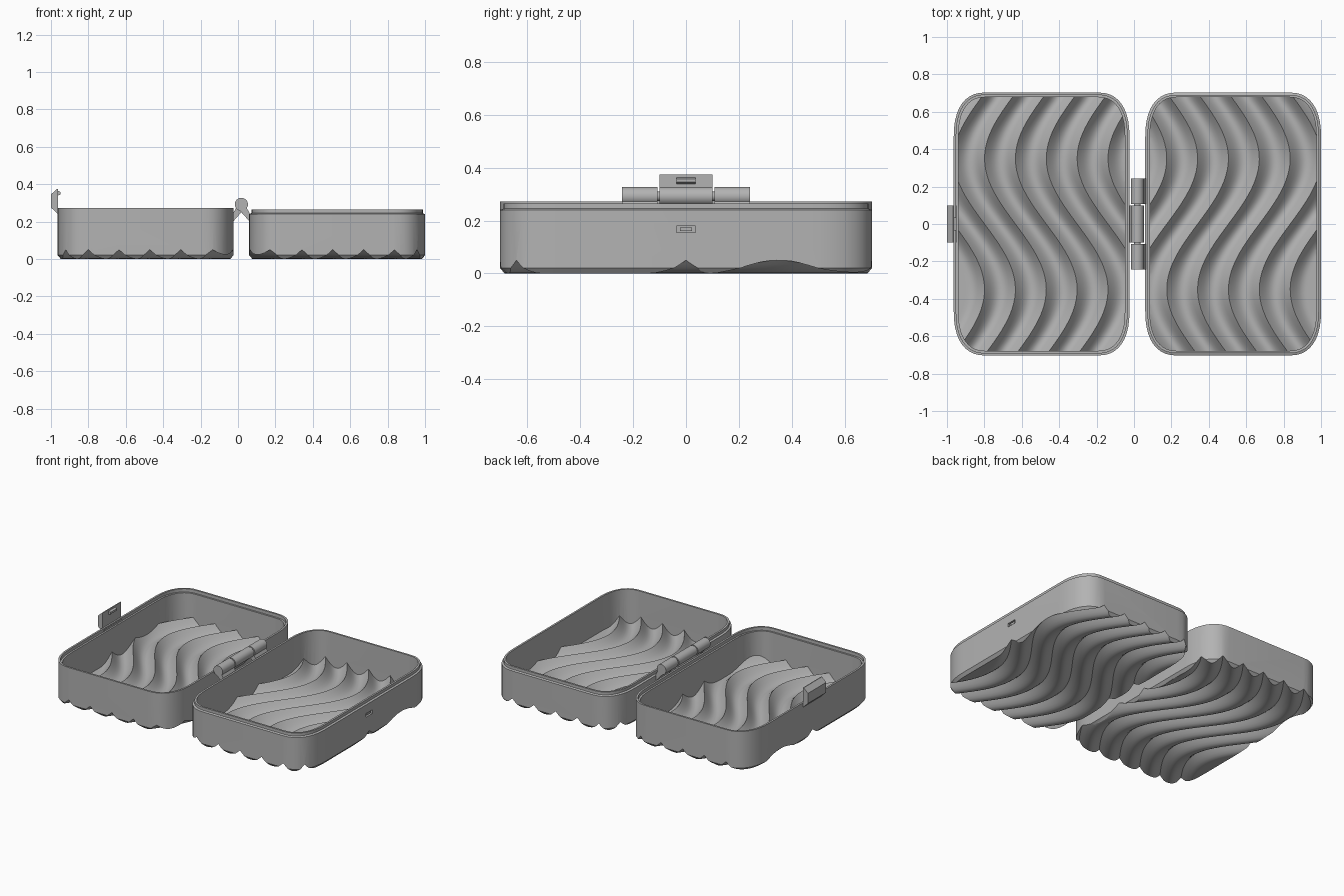
import bpy, bmesh, math

if "Cube" in bpy.data.objects:
    bpy.data.objects.remove(bpy.data.objects["Cube"])

PITCH = 0.165          # ridge spacing and sideways swing
MIRROR = 0.036         # hinge mirror: x -> MIRROR - x

grey = bpy.data.materials.new("plain grey")
grey.use_nodes = True
grey.diffuse_color = (0.45, 0.45, 0.45, 1)
grey.node_tree.nodes["Principled BSDF"].inputs["Base Color"].default_value = grey.diffuse_color


def finish(name, bm, mirrored=False):
    if mirrored:
        for v in bm.verts:
            v.co.x = MIRROR - v.co.x
    bmesh.ops.recalc_face_normals(bm, faces=bm.faces)
    mesh = bpy.data.meshes.new(name)
    bm.to_mesh(mesh)
    bm.free()
    mesh.materials.append(grey)
    ob = bpy.data.objects.new(name, mesh)
    bpy.context.collection.objects.link(ob)
    return ob


def smooth(ob, angle=25):
    bpy.ops.object.select_all(action='DESELECT')
    ob.select_set(True)
    bpy.context.view_layer.objects.active = ob
    bpy.ops.object.shade_smooth_by_angle(angle=math.radians(angle))


def cut(ob, cutter):
    """Subtract the cutter, bake the result and drop the cutter."""
    mod = ob.modifiers.new("cut", 'BOOLEAN')
    mod.operation, mod.solver, mod.object = 'DIFFERENCE', 'EXACT', cutter
    dg = bpy.context.evaluated_depsgraph_get()
    mesh = bpy.data.meshes.new_from_object(ob.evaluated_get(dg))
    ob.modifiers.clear()
    ob.data = mesh
    bpy.data.objects.remove(cutter)


def outline(inset, steps=10):
    """Soft-cornered rectangle, as a list of x, y points."""
    hx, hy, rx, ry = 0.47 - inset, 0.703 - inset, 0.17 - inset, 0.24 - inset
    pts = []
    for q in range(4):
        for i in range(steps + 1):
            a = (q + i / steps) * math.pi / 2
            c, s = math.cos(a), math.sin(a)
            ex = abs(c) ** 0.84 * rx + hx - rx
            ey = abs(s) ** 0.84 * ry + hy - ry
            sx = 1 if q in (0, 3) else -1
            sy = 1 if q < 2 else -1
            pts.append((0.53 + sx * ex, sy * ey))
    return pts


def loft(name, rings, mirrored):
    """Solid through a stack of (inset, height) outlines."""
    bm = bmesh.new()
    loops = [[bm.verts.new((x, y, z)) for x, y in outline(i)] for i, z in rings]
    n = len(loops[0])
    for a, b in zip(loops, loops[1:]):
        for k in range(n):
            bm.faces.new((a[k], a[(k + 1) % n], b[(k + 1) % n], b[k]))
    bm.faces.new(loops[0])
    bm.faces.new(loops[-1])
    return finish(name, bm, mirrored)


def wave_block(name, base, height, mirrored, per=10, rows=56):
    """Solid block whose top is a field of swaying, sharp-crested ridges."""
    bm = bmesh.new()
    grid = []
    for j in range(rows + 1):
        y = -0.8 + 1.6 * j / rows
        sway = PITCH * math.sin(2 * math.pi * y / 1.4)
        row = []
        for i in range(-8 * per, 2 * per + 1):
            u = i / per
            crest = 1 - abs(math.sin(math.pi * u)) if u < 0.5 else 0
            row.append(bm.verts.new((1 + PITCH * u + sway, y, base + height * crest)))
        grid.append(row)
    for a, b in zip(grid, grid[1:]):
        for k in range(len(a) - 1):
            bm.faces.new((a[k], a[k + 1], b[k + 1], b[k]))
    # skirt and bottom
    geo = bmesh.ops.extrude_face_region(bm, geom=bm.faces[:])["geom"]
    for v in geo:
        if isinstance(v, bmesh.types.BMVert):
            v.co.z = -0.1
    return finish(name, bm, mirrored)


def prism(name, pts, y0, y1):
    """Extrude an x, z profile along y."""
    bm = bmesh.new()
    face = bm.faces.new([bm.verts.new((x, y0, z)) for x, z in pts])
    geo = bmesh.ops.extrude_face_region(bm, geom=[face])["geom"]
    for v in geo:
        if isinstance(v, bmesh.types.BMVert):
            v.co.y = y1
    return finish(name, bm)


def box(name, x0, x1, y0, y1, z0, z1):
    return prism(name, [(x0, z0), (x1, z0), (x1, z1), (x0, z1)], y0, y1)


def tray(name, shell, hollow, mirrored):
    body = loft(name, shell, mirrored)
    inside = loft("inside", hollow, mirrored)
    cut(inside, wave_block("floor_waves", 0.028, 0.06, mirrored))
    cut(body, inside)
    cut(body, wave_block("under_waves", 0, 0.05, mirrored))
    return body


# Two mirrored shells: one with a raised lip, one with a recessed rim
left = tray("left_tray", [(0.025, -0.01), (0, 0.02), (0, 0.24), (0.012, 0.245), (0.012, 0.265)],
            [(0.025, 0.005), (0.025, 0.4)], False)
right = tray("right_tray", [(0.025, -0.01), (0, 0.02), (0, 0.272)],
             [(0.025, 0.005), (0.025, 0.25), (0.013, 0.25), (0.013, 0.4)], True)

# Catch slot in the outer wall
cut(left, box("slot_cutter", 0.985, 1.1, -0.035, 0.035, 0.155, 0.18))
box("catch_bar", 0.98, 0.994, -0.022, 0.022, 0.161, 0.174)
for ob in (left, right):
    smooth(ob)

# Hinge: three knuckles, the outer pair on one tray and the middle on the other
HX, HZ, HR = 0.018, 0.292, 0.035
circle = [(HX + HR * math.cos(a * math.pi / 16), HZ + HR * math.sin(a * math.pi / 16))
          for a in range(32)]
arm = [(0.0, 0.27), (0.062, 0.2), (0.065, 0.24), (0.045, 0.275)]
for part, y0, y1, flip in (("front", -0.243, -0.108, False), ("middle", -0.1, 0.1, True),
                           ("back", 0.108, 0.243, False)):
    smooth(prism(part + "_knuckle", circle, y0, y1))
    prism(part + "_hinge_arm", [(MIRROR - x if flip else x, z) for x, z in arm], y0, y1)
pin = [(HX + (x - HX) * 0.5, HZ + (z - HZ) * 0.5) for x, z in circle]
smooth(prism("hinge_pin", pin, -0.23, 0.23))

# Latch tab with its small snap nub
prism("latch_tab", [(-0.958, 0.235), (-1.0, 0.275), (-1.0, 0.345), (-0.968, 0.375),
                    (-0.962, 0.375), (-0.962, 0.27), (-0.95, 0.262), (-0.95, 0.24)], -0.1, 0.1)
prism("latch_nub", [(-0.965, 0.338), (-0.948, 0.345), (-0.948, 0.358), (-0.965, 0.365)],
      -0.035, 0.035)
